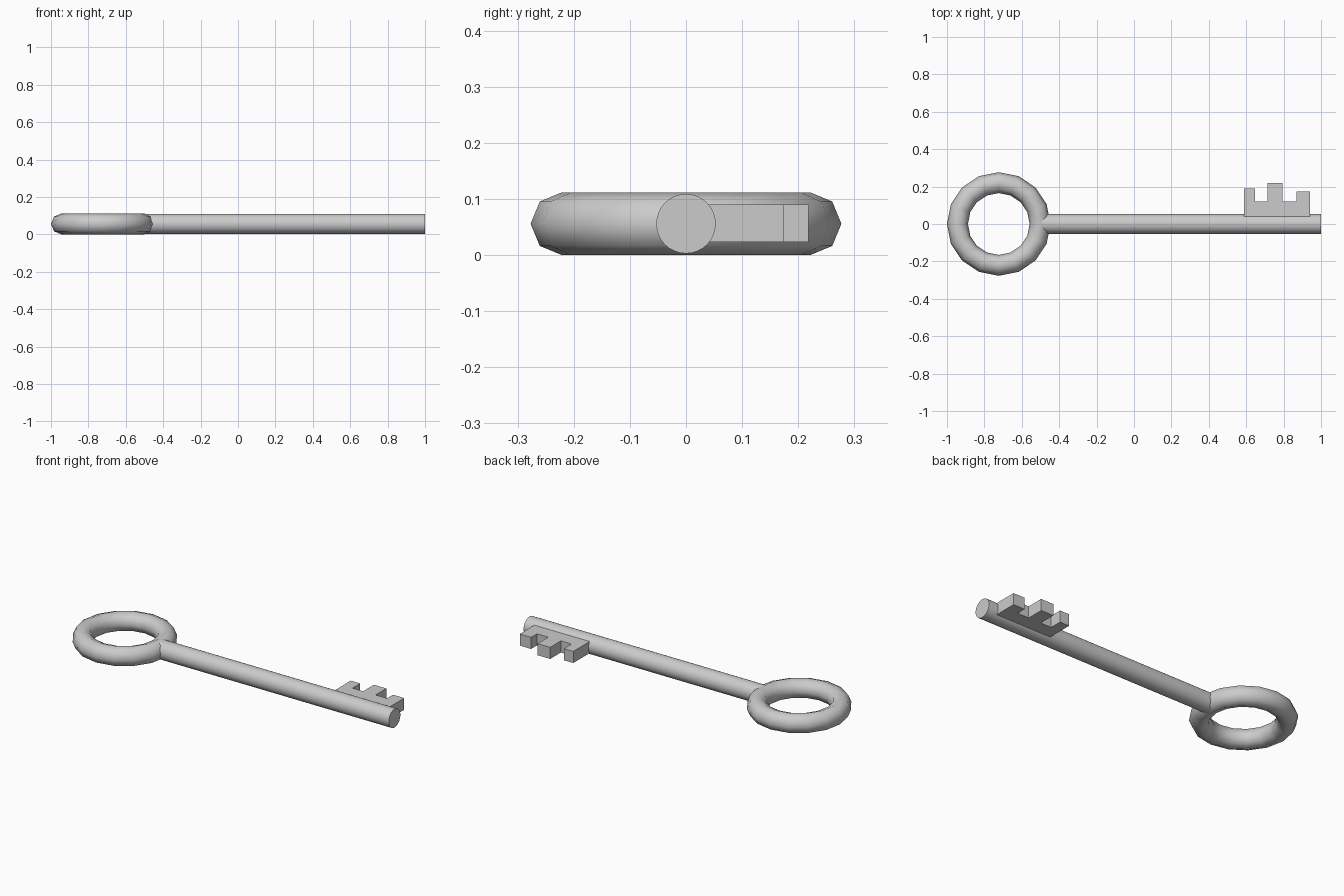
import bpy, bmesh, math

if "Cube" in bpy.data.objects:
    bpy.data.objects.remove(bpy.data.objects["Cube"])

MID_Z = 0.056


def smooth(obj, angle):
    bpy.ops.object.select_all(action='DESELECT')
    obj.select_set(True)
    bpy.context.view_layer.objects.active = obj
    bpy.ops.object.shade_smooth_by_angle(angle=math.radians(angle))


# Ring handle
bpy.ops.mesh.primitive_torus_add(major_segments=16, minor_segments=8,
                                 major_radius=0.221, minor_radius=0.056,
                                 location=(-0.723, 0, MID_Z))
ring = bpy.context.object
ring.name = "ring_handle"
smooth(ring, 60)

# Round shaft, its inner end buried in the ring
start, end = -0.5, 1.0
bpy.ops.mesh.primitive_cylinder_add(vertices=32, radius=0.053, depth=end - start,
                                    location=((start + end) / 2, 0, MID_Z),
                                    rotation=(0, math.pi / 2, 0))
shaft = bpy.context.object
shaft.name = "shaft"
smooth(shaft, 40)

# Toothed bit: plan outline extruded upward
root, gap = 0.035, 0.12
teeth = [(0.587, 0.647, 0.19), (0.715, 0.795, 0.218), (0.868, 0.94, 0.174)]
outline = [(teeth[-1][1], root), (teeth[0][0], root)]
for i, (x0, x1, tip) in enumerate(teeth):
    if i > 0:
        outline.append((x0, gap))
    outline += [(x0, tip), (x1, tip)]
    if i < len(teeth) - 1:
        outline.append((x1, gap))

bm = bmesh.new()
face = bm.faces.new([bm.verts.new((x, y, 0.023)) for x, y in outline])
result = bmesh.ops.extrude_face_region(bm, geom=[face])
top = [v for v in result["geom"] if isinstance(v, bmesh.types.BMVert)]
bmesh.ops.translate(bm, verts=top, vec=(0, 0, 0.067))
bmesh.ops.recalc_face_normals(bm, faces=bm.faces)
mesh = bpy.data.meshes.new("key_bit")
bm.to_mesh(mesh)
bm.free()
bpy.context.collection.objects.link(bpy.data.objects.new("key_bit", mesh))
